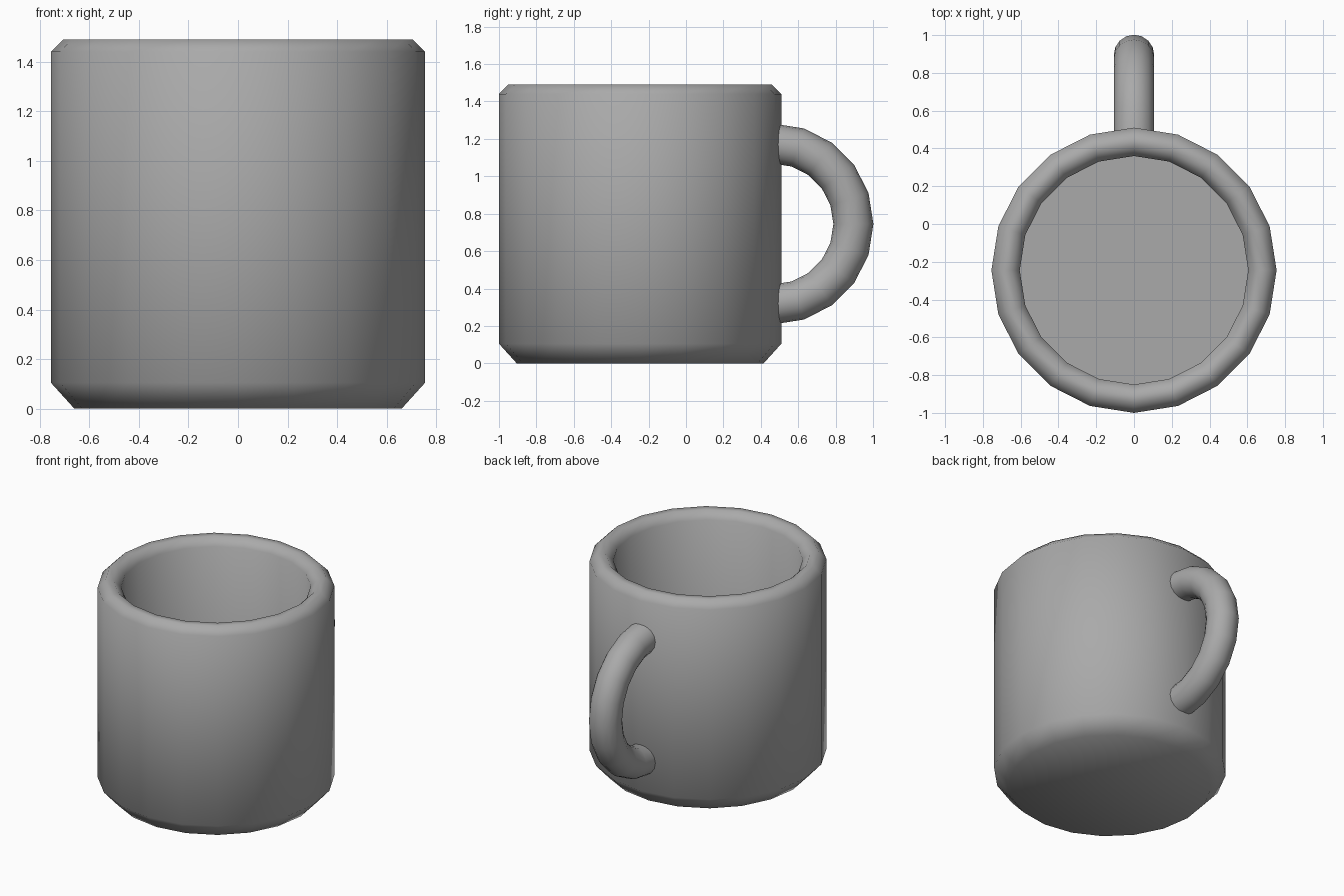
import bpy, bmesh, math
from mathutils import Vector, Matrix

cube = bpy.data.objects.get("Cube")
if cube:
    bpy.data.objects.remove(cube, do_unlink=True)

SIDES = 20
BODY_Y = -0.245

# One grey glaze for the whole mug
glaze = bpy.data.materials.new("grey_glaze")
glaze.use_nodes = True
colour = (0.4, 0.4, 0.4, 1)
glaze.diffuse_color = colour
glaze.node_tree.nodes["Principled BSDF"].inputs["Base Color"].default_value = colour


def finish(bm, name, smooth_angle):
    bmesh.ops.remove_doubles(bm, verts=bm.verts, dist=0.0005)
    bmesh.ops.recalc_face_normals(bm, faces=bm.faces)
    mesh = bpy.data.meshes.new(name)
    bm.to_mesh(mesh)
    bm.free()
    mesh.materials.append(glaze)
    obj = bpy.data.objects.new(name, mesh)
    bpy.context.collection.objects.link(obj)
    bpy.ops.object.select_all(action="DESELECT")
    obj.select_set(True)
    bpy.context.view_layer.objects.active = obj
    bpy.ops.object.shade_smooth_by_angle(angle=math.radians(smooth_angle))
    return obj


# Cup body: hollow wall with bevelled foot and lip, turned about its axis
profile = [(0, 0), (0.66, 0), (0.755, 0.105), (0.755, 1.44), (0.705, 1.49),
           (0.655, 1.49), (0.605, 1.44), (0.605, 0.15), (0, 0.15)]
bm = bmesh.new()
points = [bm.verts.new((r, BODY_Y, z)) for r, z in profile]
edges = [bm.edges.new(pair) for pair in zip(points, points[1:])]
bmesh.ops.spin(bm, geom=points + edges, cent=(0, BODY_Y, 0), axis=(0, 0, 1),
               angle=math.tau, steps=SIDES)
finish(bm, "cup_body", 60)

# Handle: half ring of round tube, its ends buried in the wall
centre = Vector((0, 0.465, 0.745))
bm = bmesh.new()
start = Matrix.Translation(centre + Vector((0, 0, 0.43))) @ Matrix.Rotation(math.pi / 2, 4, "X")
bmesh.ops.create_circle(bm, segments=16, radius=0.107, matrix=start)
bmesh.ops.spin(bm, geom=bm.verts[:] + bm.edges[:], cent=centre, axis=(-1, 0, 0),
               angle=math.pi, steps=SIDES // 2)
bmesh.ops.holes_fill(bm, edges=[e for e in bm.edges if e.is_boundary], sides=0)
finish(bm, "handle", 60)
